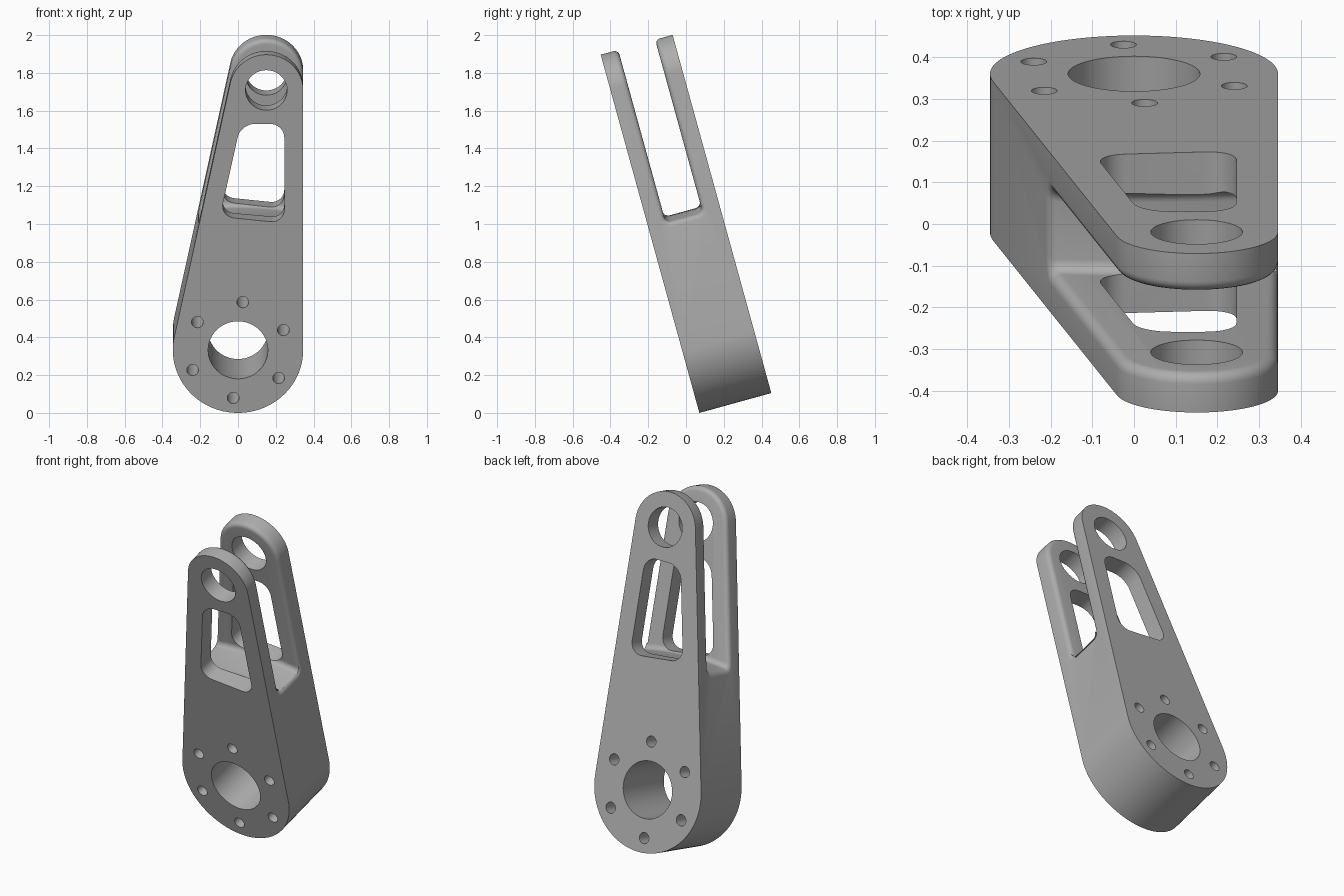
import bpy, bmesh
from math import sin, cos, pi, radians
from mathutils import Matrix, Vector

cube = bpy.data.objects.get("Cube")
if cube:
    bpy.data.objects.remove(cube)

# Main dimensions: x across, y through the thickness, z along the arm
THICK, PLATE = 0.395, 0.096
TILT = radians(15.4)
BIG, BIG_R = Vector((0, 0.345)), 0.345
TIP, TIP_R = Vector((0.15, 1.772)), 0.195
LEAN = radians(12)

metal = bpy.data.materials.new("grey metal")
metal.use_nodes = True
metal.diffuse_color = (0.42, 0.42, 0.42, 1)
metal.node_tree.nodes["Principled BSDF"].inputs["Base Color"].default_value = metal.diffuse_color


def arc(centre, radius, start, end, steps):
    """Points on an arc in the x-z plane."""
    angles = [start + (end - start) * i / steps for i in range(steps + 1)]
    return [(centre[0] + radius * cos(a), centre[1] + radius * sin(a)) for a in angles]


def prism(name, outline, y0, y1, round_edges=None, radius=0.0, steps=6):
    """Extrude an outline along y, optionally rounding the chosen edges."""
    bm = bmesh.new()
    face = bm.faces.new([bm.verts.new((x, y0, z)) for x, z in outline])
    top = bmesh.ops.extrude_face_region(bm, geom=[face])["geom"]
    moved = [g for g in top if isinstance(g, bmesh.types.BMVert)]
    bmesh.ops.translate(bm, verts=moved, vec=(0, y1 - y0, 0))
    bmesh.ops.recalc_face_normals(bm, faces=bm.faces)
    if round_edges:
        chosen = [e for e in bm.edges if round_edges(e)]
        bmesh.ops.bevel(bm, geom=chosen, offset=radius, segments=steps,
                        profile=0.5, affect='EDGES')
    mesh = bpy.data.meshes.new(name)
    bm.to_mesh(mesh)
    bm.free()
    obj = bpy.data.objects.new(name, mesh)
    bpy.context.collection.objects.link(obj)
    return obj


def cut(target, cutter):
    """Subtract the cutter and delete it."""
    cutter.hide_render = True
    mod = target.modifiers.new("cut", 'BOOLEAN')
    mod.operation, mod.solver, mod.object = 'DIFFERENCE', 'EXACT', cutter
    bpy.context.view_layer.objects.active = target
    bpy.ops.object.modifier_apply(modifier=mod.name)
    bpy.data.objects.remove(cutter)


def drill(target, centre, radius, steps):
    circle = arc(centre, radius, 0, 2 * pi, steps)[:-1]
    cut(target, prism("drill", circle, -0.1, THICK + 0.1))


# Tapered arm: two tangent circles, one straight side and one leaning side
outline = arc(TIP, TIP_R, 0, pi - LEAN, 40) + arc(BIG, BIG_R, pi - LEAN, 2 * pi, 56)
arm = prism("clevis_arm", outline, 0, THICK)

# Fork slot with a gently crowned floor and rounded floor corners
crown = arc((0, 1.05 - 1.7), 1.7, pi / 2 + 0.3, pi / 2 - 0.3, 24)
slot = crown + [(crown[-1][0], 2.3), (crown[0][0], 2.3)]


def floor_edge(e):
    a, b = (v.co for v in e.verts)
    return abs(a.y - b.y) < 1e-4 and max(a.z, b.z) < 1.2


cut(arm, prism("slot", slot, PLATE, THICK - PLATE, floor_edge, 0.03))

# Round the whole rim where the slot breaks through the sides
bm = bmesh.new()
bm.from_mesh(arm.data)
bmesh.ops.remove_doubles(bm, verts=bm.verts, dist=1e-5)
rim = [e for e in bm.edges
       if all(PLATE - 0.005 < v.co.y < THICK - PLATE + 0.005 for v in e.verts)
       and len(e.link_faces) == 2 and e.calc_face_angle() > 0.9]
bmesh.ops.bevel(bm, geom=rim, offset=0.026, segments=5, profile=0.5, affect='EDGES')
bm.to_mesh(arm.data)
bm.free()

# Bores and the ring of bolt holes
drill(arm, BIG, 0.158, 64)
drill(arm, TIP, 0.11, 48)
for x, z in arc(BIG, 0.264, radians(24.5), radians(324.5), 5):
    drill(arm, (x, z), 0.031, 24)

# Lightening window through both fork plates
window = [(-0.095, 1.078), (0.245, 1.042), (0.245, 1.587), (0.014, 1.587)]
cut(arm, prism("window", window, -0.1, THICK + 0.1,
               lambda e: abs(e.verts[0].co.y - e.verts[1].co.y) > 0.1, 0.075, 10))

# Tilt the arm, centre it and stand it on the ground
arm.data.transform(Matrix.Rotation(TILT, 4, 'X'))
corners = [v.co for v in arm.data.vertices]
mid_y = (min(c.y for c in corners) + max(c.y for c in corners)) / 2
low_z = min(c.z for c in corners)
arm.data.transform(Matrix.Translation((0, -mid_y, -low_z)))

arm.data.materials.clear()
arm.data.materials.append(metal)
for p in arm.data.polygons:
    p.material_index = 0
bpy.ops.object.select_all(action='DESELECT')
arm.select_set(True)
bpy.context.view_layer.objects.active = arm
bpy.ops.object.shade_smooth_by_angle(angle=radians(30))
